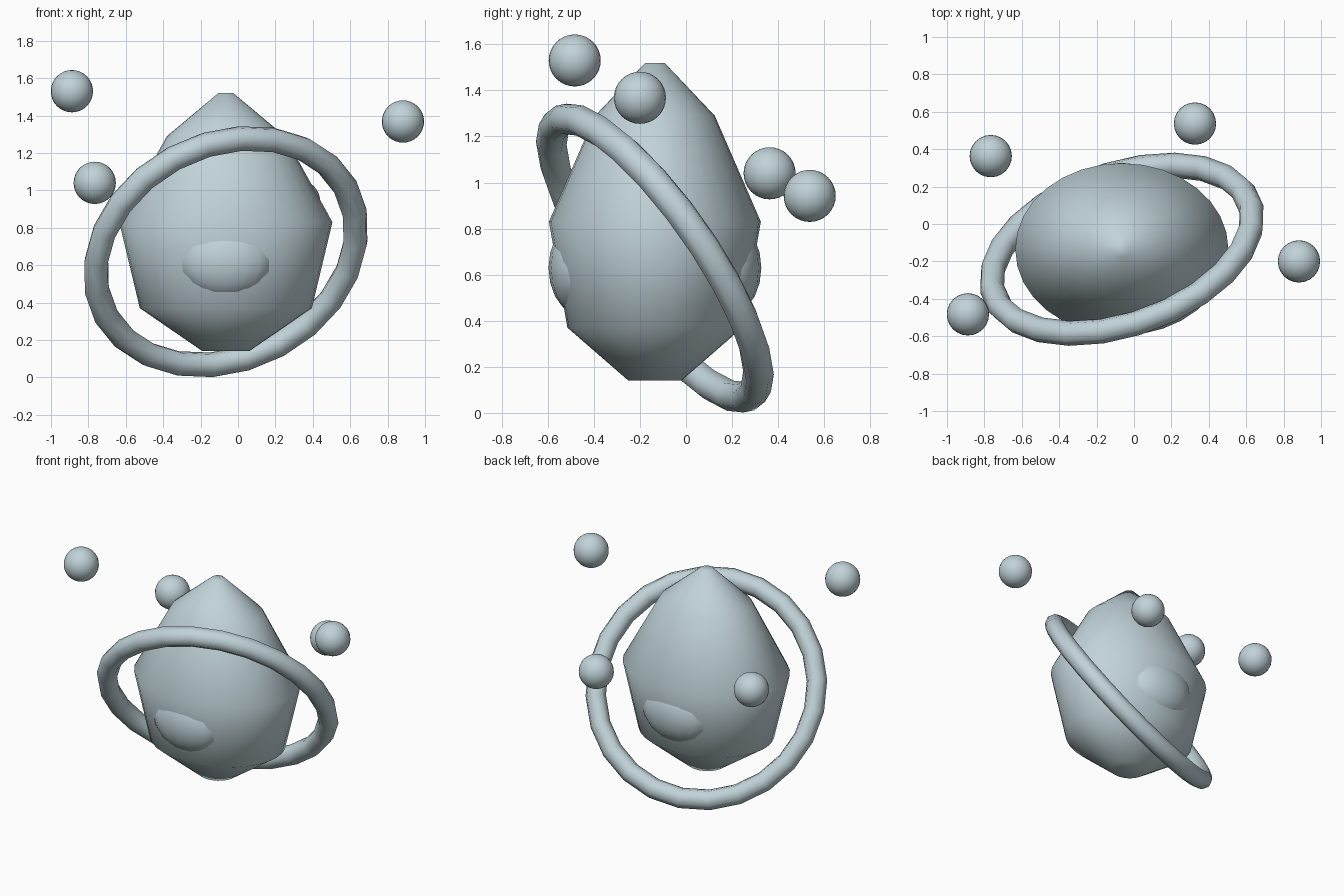
import bpy, bmesh, math
from mathutils import Vector, Matrix

if "Cube" in bpy.data.objects:
    bpy.data.objects.remove(bpy.data.objects["Cube"])

CX, CY = -0.065, -0.135   # shared centre axis

mat = bpy.data.materials.new("pale blue grey")
mat.diffuse_color = (0.53, 0.65, 0.69, 1)
mat.use_nodes = True
mat.node_tree.nodes["Principled BSDF"].inputs["Base Color"].default_value = mat.diffuse_color


def finish(name, bm):
    """Turn a bmesh into a smooth, coloured object."""
    bmesh.ops.recalc_face_normals(bm, faces=bm.faces)
    me = bpy.data.meshes.new(name)
    bm.to_mesh(me)
    bm.free()
    me.materials.append(mat)
    for p in me.polygons:
        p.use_smooth = True
    ob = bpy.data.objects.new(name, me)
    bpy.context.collection.objects.link(ob)
    return ob


def skin(bm, rings, closed):
    """Bridge consecutive vertex rings with quads."""
    n = len(rings[0])
    for i in range(len(rings) if closed else len(rings) - 1):
        a, b = rings[i], rings[(i + 1) % len(rings)]
        for j in range(n):
            k = (j + 1) % n
            bm.faces.new((a[j], a[k], b[k], b[j]))


def ellipsoid(name, centre, radii, u=24, v=16):
    bm = bmesh.new()
    m = Matrix.Translation(centre) @ Matrix.Diagonal((*radii, 1))
    bmesh.ops.create_uvsphere(bm, u_segments=u, v_segments=v, radius=1, matrix=m)
    return finish(name, bm)


# Crystal-like body: elliptical lathe of (x radius, y radius, height)
profile = [(0.125, 0.115, 0.14), (0.46, 0.38, 0.37), (0.57, 0.46, 0.83),
           (0.315, 0.26, 1.29), (0.04, 0.042, 1.52)]
SEG = 32
bm = bmesh.new()
rings = [[bm.verts.new((CX + rx * math.cos(t), CY + ry * math.sin(t), z))
          for t in (math.tau * j / SEG for j in range(SEG))]
         for rx, ry, z in profile]
skin(bm, rings, False)
bm.faces.new(rings[0])
bm.faces.new(rings[-1])
finish("body", bm)

# Shallow bulges on the front and back of the body
for name, s in (("front_bulge", -1), ("back_bulge", 1)):
    ellipsoid(name, (CX, CY + s * 0.315, 0.63), (0.26, 0.147, 0.21), 16, 10)

# Tilted orbit ring
MAJOR, MINOR, R, r = 24, 8, 0.727, 0.067
bm = bmesh.new()
loops = []
for i in range(MAJOR):
    a = math.tau * i / MAJOR
    loops.append([])
    for j in range(MINOR):
        b = math.tau * j / MINOR
        d = R + r * math.cos(b)
        loops[-1].append(bm.verts.new((d * math.cos(a), d * math.sin(a), r * math.sin(b))))
skin(bm, loops, True)
tilt = Vector((0, 0, 1)).rotation_difference(Vector((-0.283, 0.785, 0.55)))
bm.transform(Matrix.Translation((CX, CY, 0.672)) @ tilt.to_matrix().to_4x4())
finish("orbit_ring", bm)

# Floating orbs
orbs = [(-0.888, -0.483, 1.53), (0.882, -0.2, 1.368),
        (-0.766, 0.363, 1.04), (0.326, 0.537, 0.942)]
for i, c in enumerate(orbs):
    ellipsoid(f"orb_{i + 1}", c, (0.113, 0.113, 0.113))
